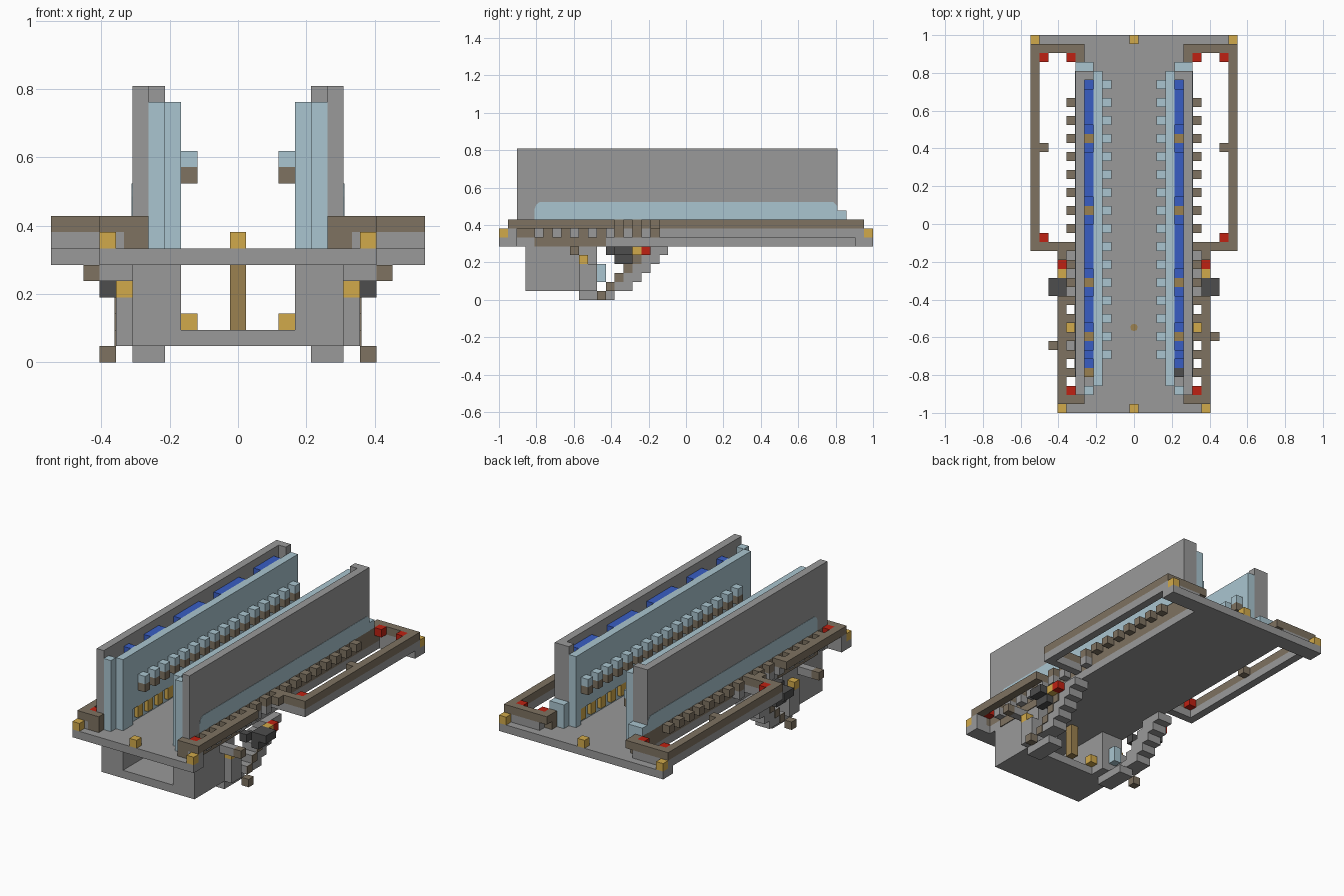
import bpy
import bmesh
from mathutils import Vector

if "Cube" in bpy.data.objects:
    bpy.data.objects.remove(bpy.data.objects["Cube"], do_unlink=True)

U = 1 / 21  # size of one block


def material(name, r, g, b):
    m = bpy.data.materials.new(name)
    m.use_nodes = True
    m.diffuse_color = (r, g, b, 1)
    m.node_tree.nodes["Principled BSDF"].inputs["Base Color"].default_value = (r, g, b, 1)
    return m


grey = material("grey", .32, .32, .32)
brown = material("brown", .21, .17, .12)
pale = material("pale blue", .4, .56, .63)
gold = material("gold", .64, .4, .07)
bronze = material("bronze", .33, .22, .08)
red = material("red", .52, .015, .006)
blue = material("blue", .04, .11, .55)
dark = material("dark grey", .075, .075, .075)


def finish(name, mat, bm):
    bmesh.ops.recalc_face_normals(bm, faces=bm.faces)
    mesh = bpy.data.meshes.new(name)
    bm.to_mesh(mesh)
    bm.free()
    mesh.materials.append(mat)
    obj = bpy.data.objects.new(name, mesh)
    bpy.context.collection.objects.link(obj)
    return obj


def add_box(bm, x, y, z):
    verts = bmesh.ops.create_cube(bm, size=1)["verts"]
    for v in verts:
        v.co = Vector([((a + b) / 2 + c * (b - a)) * U for (a, b), c in zip((x, y, z), v.co)])


def centre(name, mat, x, y, z):
    bm = bmesh.new()
    add_box(bm, x, y, z)
    return finish(name, mat, bm)


def pair(name, mat, x, y, z, starts=(0,)):
    """A block on both sides, repeated along y at the given offsets."""
    bm = bmesh.new()
    for s in starts:
        for side in (x, (-x[1], -x[0])):
            add_box(bm, side, (y[0] + s, y[1] + s), z)
    return finish(name, mat, bm)


# Deck
centre("deck", grey, (-6.5, 6.5), (-21, 21), (6, 7))
pair("deck_front_wing", grey, (6.5, 8.5), (-21, -19), (6, 7))
pair("deck_back_wing", grey, (6.5, 11.5), (19, 21), (6, 7))
pair("deck_corner_front", gold, (7.5, 8.5), (-21, -20), (7, 8))
pair("deck_corner_back", gold, (10.5, 11.5), (20, 21), (7, 8))
pair("deck_side_stain", brown, (6.5, 6.6), (-17, -9), (6, 7))
for label, y in (("front", -21), ("back", 20)):
    centre("centre_marker_" + label, gold, (-.5, .5), (y, y + 1), (7, 8))

# Wide rear side frames
pair("rear_rail_base", grey, (10.5, 11.5), (-3, 19), (7, 8))
pair("rear_rail_top", brown, (10.5, 11.5), (-3, 20), (8, 9))
pair("rear_cross_base", grey, (6.5, 10.5), (-3, -2), (7, 8))
pair("rear_cross_top", brown, (6.5, 10.5), (-3, -2), (8, 9))
pair("back_cross_base", grey, (6.5, 11.5), (19, 20), (7, 8))
pair("back_cross_top", brown, (5.5, 10.5), (19, 20), (8, 9))
pair("rail_nub", brown, (9.5, 10.5), (8, 9), (8, 9))
pair("rear_outer_lamp", red, (9.5, 10.5), (0, 1), (8, 9), (-2, 18))
pair("rear_inner_lamp", red, (6.5, 7.5), (18, 19), (8, 9))

# Narrow front side frames
pair("front_cross", brown, (5.5, 8.5), (-20, -19), (8, 9))
pair("front_cross_inner_base", brown, (5.5, 7), (-20, -19), (7, 8))
pair("front_cross_outer_base", grey, (7, 8.5), (-20, -19), (7, 8))
pair("front_rail", brown, (7.5, 8.5), (-19, -8), (8, 9))
pair("front_rail_end", brown, (7.5, 8.5), (-4, -3), (8, 9))
pair("front_lamp", red, (6.5, 7.5), (-19, -18), (8, 9))

# Toothed wall base
pair("wall_base", brown, (5.5, 6.5), (-19, 19), (7, 9))
outer_teeth = [s for s in range(-17, 14, 2) if s != -3]
pair("outer_tooth_top", brown, (6.5, 7.5), (0, 1), (8, 9), outer_teeth)
pair("outer_tooth_bottom", grey, (6.5, 7.5), (0, 1), (7, 8), [s for s in outer_teeth if s < 0])

# Tall outer walls with a band on the outside
pair("outer_wall", grey, (5.5, 6.5), (-19, 17), (9, 17))
pair("wall_end_cap", grey, (4.5, 5.5), (16, 17), (7, 17))
pair("wall_back_foot", pale, (5.5, 6.5), (17, 18), (9, 10))
pair("panel_back_foot", pale, (4.5, 5.5), (17, 18), (7, 10))
bm = bmesh.new()
outline = [(-17, 9), (17, 9), (17, 10.5), (16.5, 11), (-16.4, 11), (-16.8, 10.7), (-17, 10.2)]
for side in (-1, 1):
    face = bm.faces.new([bm.verts.new((side * 6.5 * U, y * U, z * U)) for y, z in outline])
    new = bmesh.ops.extrude_face_region(bm, geom=[face])["geom"]
    bmesh.ops.translate(bm, vec=(side * .002, 0, 0),
                        verts=[g for g in new if isinstance(g, bmesh.types.BMVert)])
finish("wall_band", pale, bm)

# Inner panels, their teeth and the gold contacts in the slot below
pair("inner_panel", pale, (3.5, 4.5), (-18, 17), (9, 16))
pair("panel_slot_back", pale, (4, 4.5), (-16, 16), (7, 9))
pair("panel_foot_front", pale, (3.5, 4.5), (-18, -16), (7, 9))
pair("panel_foot_back", pale, (3.5, 4.5), (16, 17), (7, 9))
pair("panel_front_post", pale, (4.5, 5.5), (-19, -18), (7, 16))
teeth = range(-15, 16, 2)
pair("inner_tooth_top", pale, (2.5, 3.5), (0, 1), (12, 13), teeth)
pair("inner_tooth_bottom", brown, (2.5, 3.5), (0, 1), (11, 12), teeth)
pair("panel_contact", gold, (3.5, 4), (0, 1), (7.5, 9), teeth)

# Blue cells between panel and wall, with dividers
for i, (a, b) in enumerate(((10, 16), (2, 9), (-6, 1), (-12, -7), (-16, -13))):
    pair("blue_cell_%d" % i, blue, (4.5, 5.5), (a, b), (7, 15))
    pair("blue_cell_crown_%d" % i, blue, (4.5, 5.5), (a + 1, b - 1), (15, 16))
    centre("right_divider_%d" % i, bronze, (-5.5, -4.5), (a - 1, a), (7, 15))
    centre("left_divider_%d" % i, dark if i == 4 else bronze, (4.5, 5.5), (a - 1, a), (7, 15))

# Lower box under the front
centre("box_floor", grey, (-6.5, 6.5), (-18, -12), (1, 2))
pair("box_side", grey, (3.5, 6.5), (-18, -12), (2, 6))
pair("box_back_post", grey, (3.5, 6.5), (-12, -10), (1, 6))
pair("box_back_rib", grey, (6.5, 7.5), (-12, -10), (1, 4))
centre("box_pillar", bronze, (-.5, .5), (-12, -11), (2, 6))
pair("box_stud", gold, (2.5, 3.5), (-12, -11), (2, 3))
pair("box_glass", pale, (4.5, 5.5), (-10, -9), (2, 4))
bm = bmesh.new()
bmesh.ops.create_cone(bm, cap_ends=True, segments=8, radius1=.02, radius2=.02, depth=.006)
spot = finish("deck_spot", bronze, bm)
spot.location = (0, -11.5 * U, 7 * U)

# Stepped braces rising behind the box
pair("brace_foot", grey, (4.5, 6.5), (-12, -8), (0, 1))
for z in range(1, 6):
    pair("brace_step_%d" % z, grey, (5.5, 7.5), (z - 10, z - 7), (z, z + 1))
    if z < 5:
        pair("brace_lining_%d" % z, brown, (7.5, 7.6), (z - 10, z - 9), (z, z + 1))
pair("brace_peg", brown, (7.5, 8.5), (-10, -9), (0, 1))

# Side fittings
pair("fitting_upper", dark, (7.5, 9.5), (-8, -6), (5, 6))
pair("fitting_inner", dark, (6.5, 7.5), (-9, -8), (5, 6))
pair("fitting_lower", dark, (7.5, 8.5), (-8, -6), (4, 5))
pair("fitting_stud", gold, (7.5, 8.5), (-6, -5), (5, 6))
pair("fitting_lamp", red, (7.5, 8.5), (-5, -4), (5, 6))
pair("fitting_gold_block", gold, (6.5, 7.5), (-12, -11), (4, 5))
centre("left_nub_arm", grey, (6.5, 8.5), (-13, -12), (5, 6))
centre("right_nub_arm", grey, (-8.5, -6.5), (-14, -13), (5, 6))
centre("left_nub", brown, (8.5, 9.5), (-13, -12), (5, 6))
centre("right_nub", brown, (-9.5, -8.5), (-14, -13), (5, 6))
